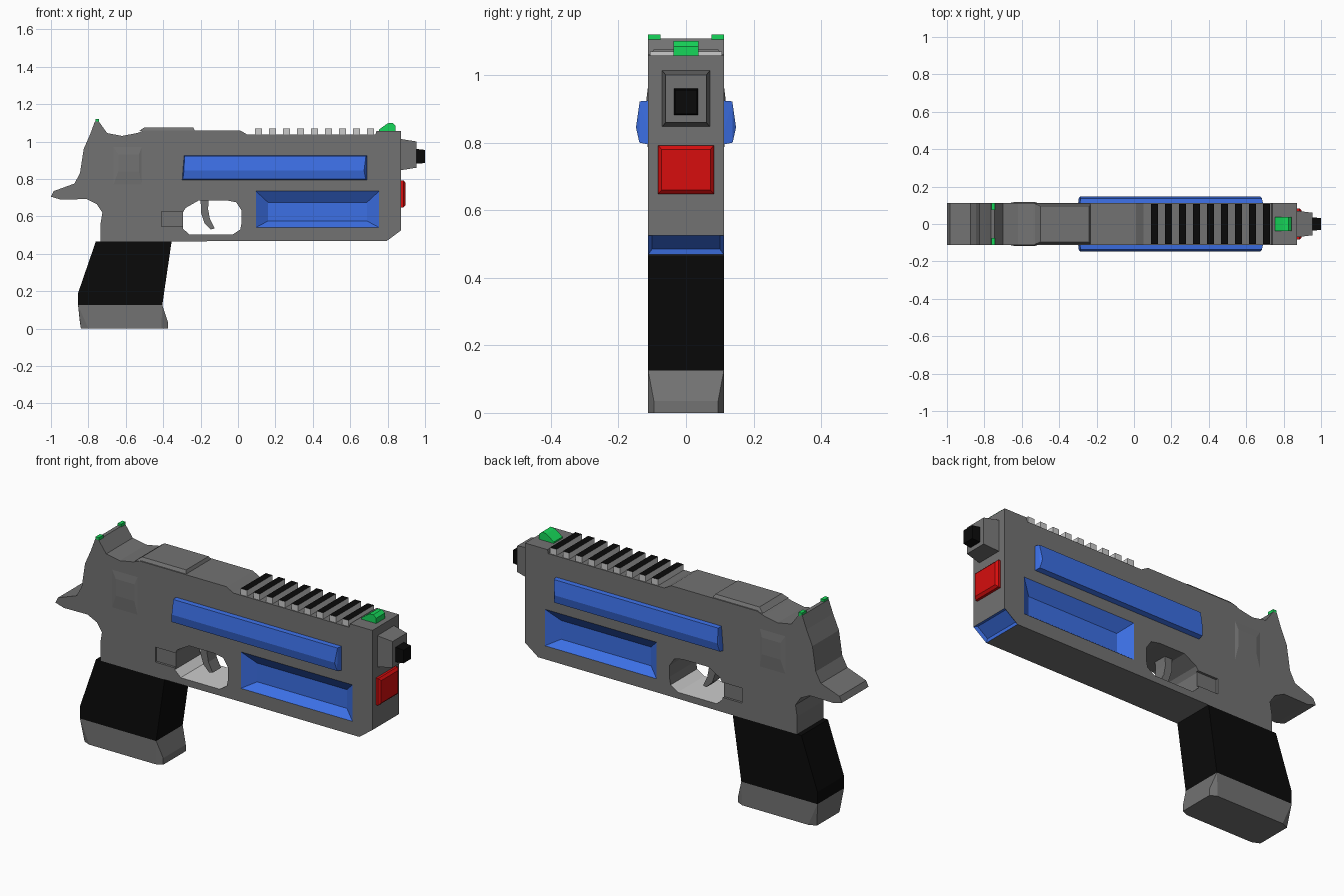
import bpy, bmesh, math
from mathutils import Vector

if "Cube" in bpy.data.objects:
    bpy.data.objects.remove(bpy.data.objects["Cube"])

W = 0.112  # half width of the body


def mat(name, r, g, b):
    m = bpy.data.materials.new(name)
    m.diffuse_color = (r, g, b, 1)
    m.use_nodes = True
    m.node_tree.nodes["Principled BSDF"].inputs["Base Color"].default_value = m.diffuse_color
    return m


GRAY = mat("gunmetal gray", 0.17, 0.17, 0.17)
BLACK = mat("black", 0.003, 0.003, 0.003)
BLUE = mat("blue", 0.045, 0.16, 0.78)
RED = mat("red", 0.68, 0.004, 0.004)
GREEN = mat("green", 0.008, 0.68, 0.1)
LIGHT = mat("light gray", 0.6, 0.6, 0.6)


def finish(name, bm, *mats):
    bmesh.ops.recalc_face_normals(bm, faces=bm.faces[:])
    me = bpy.data.meshes.new(name)
    bm.to_mesh(me)
    bm.free()
    ob = bpy.data.objects.new(name, me)
    bpy.context.collection.objects.link(ob)
    for m in mats:
        me.materials.append(m)
    return ob


def prism(name, pts, y0, y1, *mats):
    """Extrude an x-z outline along y."""
    bm = bmesh.new()
    f = bm.faces.new([bm.verts.new((x, y0, z)) for x, z in pts])
    r = bmesh.ops.extrude_face_region(bm, geom=[f])
    vs = [v for v in r["geom"] if isinstance(v, bmesh.types.BMVert)]
    bmesh.ops.translate(bm, verts=vs, vec=(0, y1 - y0, 0))
    return finish(name, bm, *mats)


def hull(name, pts, *mats):
    """Convex block around a few points."""
    bm = bmesh.new()
    vs = [bm.verts.new(p) for p in pts]
    bmesh.ops.convex_hull(bm, input=vs)
    bmesh.ops.dissolve_limit(bm, angle_limit=0.01, verts=bm.verts[:], edges=bm.edges[:])
    return finish(name, bm, *mats)


def box(name, x0, x1, y0, y1, z0, z1, *mats):
    return hull(name, [(x, y, z) for x in (x0, x1) for y in (y0, y1) for z in (z0, z1)], *mats)


def rect_x(x, hy, z0, z1):
    return [(x, y, z) for y in (-hy, hy) for z in (z0, z1)]


def rect_y(y, x0, x1, z0, z1):
    return [(x, y, z) for x in (x0, x1) for z in (z0, z1)]


def cut(ob, cutter):
    cutter.hide_render = True
    m = ob.modifiers.new("cut", "BOOLEAN")
    m.operation = "DIFFERENCE"
    m.solver = "EXACT"
    m.object = cutter
    bpy.context.view_layer.objects.active = ob
    bpy.ops.object.modifier_apply(modifier=m.name)
    bpy.data.objects.remove(cutter)


# Body: slide, frame and rear spur in one outline
body = prism("body", [
    (-1.0, .705), (-.985, .735), (-.875, .775), (-.845, .83), (-.825, .96), (-.79, 1.04),
    (-.765, 1.108), (-.745, 1.108), (-.70, 1.045), (-.62, 1.03), (-.54, 1.045), (-.50, 1.06),
    (.01, 1.06), (.05, 1.037), (.735, 1.037), (.74, 1.057), (.872, 1.057), (.872, .525),
    (.795, .468), (.05, .468), (-.30, .466), (-.735, .466), (-.735, .56), (-.725, .62),
    (-.755, .665), (-.81, .692), (-.95, .69)], -W, W, GRAY, BLUE, LIGHT)

# Trigger opening
cut(body, prism("opening_cutter", [
    (-.295, .535), (-.26, .502), (-.03, .502), (.012, .53), (.02, .57), (.02, .63), (-.01, .675),
    (-.06, .685), (-.21, .685), (-.245, .665), (-.28, .645), (-.295, .62)], -.3, .3))
# Blue side pockets and latch recesses
for s in (-1, 1):
    cut(body, hull("pocket_cutter", rect_y(s * (W - .045), .16, .69, .575, .675)
                   + rect_y(s * W, .095, .755, .54, .735) + rect_y(s * (W + .02), .095, .755, .54, .735)))
    cut(body, box("latch_cutter", -.41, -.28, s * (W - .012), s * .2, .545, .625))

# Colour pockets, front lower chamfer and the floor of the opening
bm = bmesh.new()
bm.from_mesh(body.data)
chamfer = []
for f in bm.faces:
    c, n = f.calc_center_median(), f.normal
    f.material_index = 0
    if .09 < c.x < .76 and .535 < c.z < .74 and .06 < abs(c.y) < W - .001:
        f.material_index = 1
    elif n.x > .4 and n.z < -.5 and c.x > .8:
        f.material_index = 1
        chamfer.append(f)
    elif -.3 < c.x < .03 and .49 < c.z < .56 and n.z > .3 and abs(n.y) < .1:
        f.material_index = 2
bmesh.ops.inset_region(bm, faces=chamfer, thickness=.016, depth=-.012)
bm.to_mesh(body.data)
bm.free()

# Raised chamfered plate on the rear of the slide
hull("slide_top_plate", [(x, y, 1.055) for x in (-.53, -.23) for y in (-.109, .109)]
     + [(x, y, 1.076) for x in (-.50, -.24) for y in (-.095, .095)], GRAY)

# Side grip plates, latches and blue bars
for s, side in ((-1, "right"), (1, "left")):
    hull("slide_grip_plate_" + side, rect_y(s * (W - .005), -.69, -.50, .70, 1.01)
         + rect_y(s * (W + .005), -.64, -.53, .84, .93), GRAY)
    bar = []
    for y, z, d in ((.10, .925, 0), (.137, .922, .008), (.148, .845, .018), (.138, .80, .01), (.10, .792, 0)):
        bar += [(-.30 + .4 * d + (z - .79) * .08, s * y, z), (.692 - d, s * y, z)]
    hull("blue_bar_" + side, bar, BLUE)

# Trigger
prism("trigger", [(-.20, .70), (-.155, .70), (-.16, .64), (-.15, .585), (-.125, .535),
                  (-.145, .53), (-.18, .565), (-.198, .62)], -.035, .035, GRAY)

# Grip and flared magazine base
prism("grip", [(-.76, .466), (-.355, .466), (-.405, .125), (-.855, .125), (-.855, .19)],
      -W, W, BLACK)
hull("magazine_base", [(x, s * y, z) for s in (-1, 1) for x, y, z in (
    (-.855, W, .125), (-.405, W, .125), (-.845, .095, .03), (-.80, W, .03), (-.84, .095, 0),
    (-.80, W, 0), (-.41, W, .03), (-.375, .095, .035), (-.375, .095, 0), (-.41, W, 0))], GRAY)

# Muzzle, barrel tip and red lens
hull("muzzle", rect_x(.86, .072, .845, 1.015) + rect_x(.955, .06, .86, 1.0), GRAY)
hull("barrel_tip", rect_x(.94, .036, .88, .962) + rect_x(1.0, .032, .885, .955), BLACK)
hull("red_lens", rect_x(.86, .083, .648, .792) + rect_x(.885, .083, .648, .792)
     + rect_x(.896, .072, .66, .78), RED)

# Top rail: light teeth with black tops
for i in range(9):
    x = .09 + i * .075
    tooth = box("rail_tooth_%d" % (i + 1), x, x + .038, -.107, .107, 1.03, 1.07, LIGHT, BLACK)
    for p in tooth.data.polygons:
        p.material_index = 1 if p.normal.z > .5 else 0

# Sights
prism("front_sight", [(.755, 1.05), (.755, 1.065), (.80, 1.097), (.825, 1.1), (.842, 1.085), (.842, 1.05)],
      -.037, .037, GREEN)
for s, side in ((-1, "right"), (1, "left")):
    box("rear_sight_" + side, -.763, -.743, s * .075, s * W, 1.10, 1.12, GREEN)
